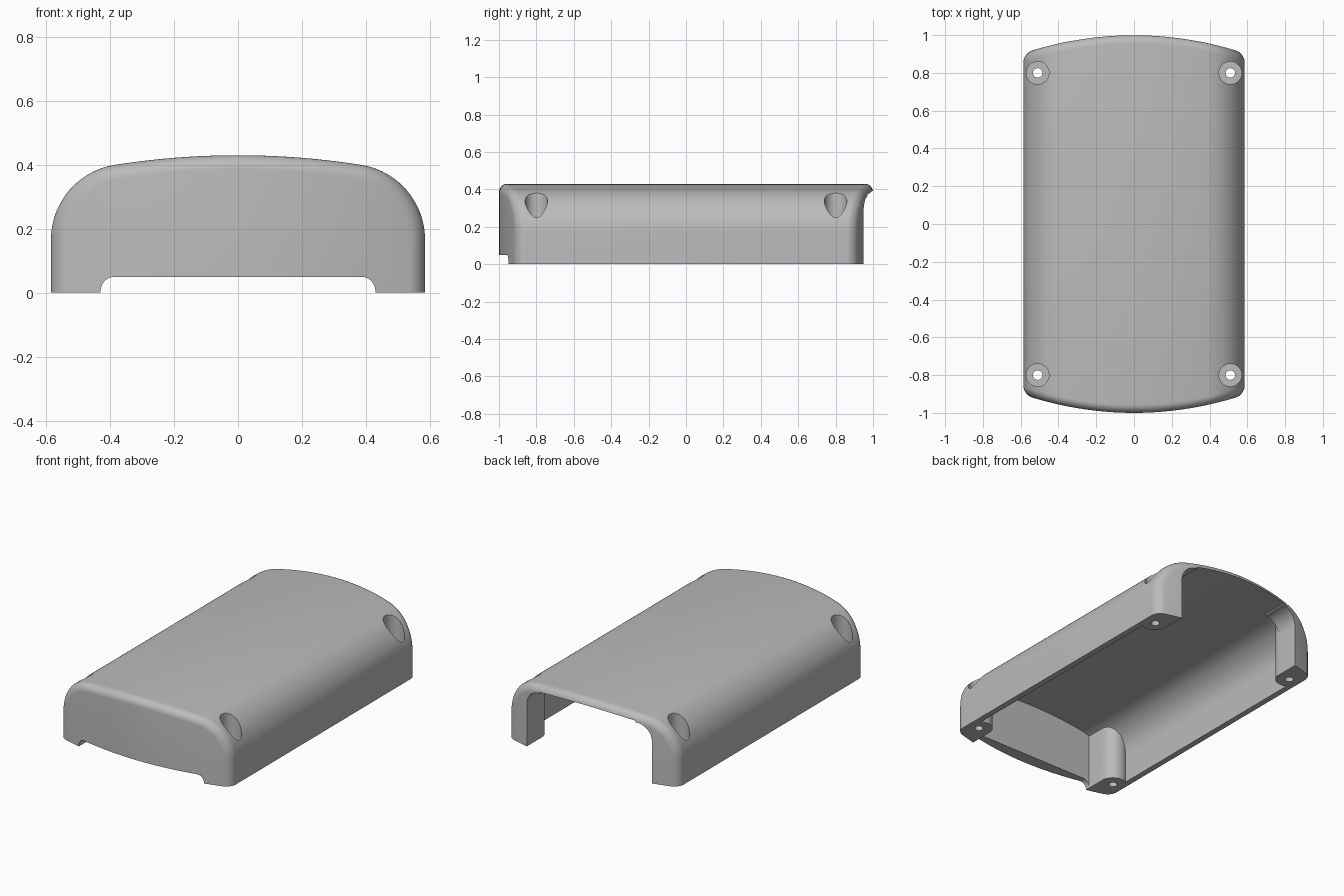
import bpy, bmesh
from math import sin, cos, asin, pi, sqrt

if "Cube" in bpy.data.objects:
    bpy.data.objects.remove(bpy.data.objects["Cube"])

HALF_W, CROWN, WALL = 0.585, 0.43, 0.037
SHOULDER_X, SHOULDER_Z = 0.385, 0.40
EDGE_R = 0.045

grey = bpy.data.materials.new("light_grey")
grey.use_nodes = True
grey.diffuse_color = (0.5, 0.5, 0.5, 1)
grey.node_tree.nodes["Principled BSDF"].inputs["Base Color"].default_value = grey.diffuse_color


def top_curve(inset):
    """Shallow crown with tangent shoulders, from right to left."""
    sag = CROWN - SHOULDER_Z
    big_r = (SHOULDER_X ** 2 + sag ** 2) / (2 * sag)
    tilt = asin(SHOULDER_X / big_r)
    r = (HALF_W - SHOULDER_X) / (1 - sin(tilt))
    cx, cz = HALF_W - r, SHOULDER_Z - r * cos(tilt)
    half = []
    for i in range(21):
        a = (pi / 2 - tilt) * i / 20
        half.append((cx + (r - inset) * cos(a), cz + (r - inset) * sin(a)))
    for i in range(1, 11):
        a = tilt * (1 - i / 10)
        half.append(((big_r - inset) * sin(a), CROWN - big_r + (big_r - inset) * cos(a)))
    return half + [(-x, z) for x, z in reversed(half[:-1])]


def make_object(name, bm):
    bmesh.ops.recalc_face_normals(bm, faces=bm.faces)
    mesh = bpy.data.meshes.new(name)
    bm.to_mesh(mesh)
    bm.free()
    mesh.materials.append(grey)
    obj = bpy.data.objects.new(name, mesh)
    bpy.context.collection.objects.link(obj)
    return obj


def loft(name, stations, floor):
    """Skin sections given as (inset, y function); caps follow the section's y."""
    bm = bmesh.new()
    rings = []
    for inset, y_at in stations:
        top = top_curve(inset)
        pts = top + [(x, floor) for x, z in reversed(top)]
        rings.append([bm.verts.new((x, y_at(x), z)) for x, z in pts])
    n = len(rings[0])
    for a, b in zip(rings, rings[1:]):
        for j in range(n):
            k = (j + 1) % n
            bm.faces.new((a[j], a[k], b[k], b[j]))
    for ring in (rings[0], rings[-1]):
        for j in range(n // 2 - 1):
            bm.faces.new((ring[j], ring[j + 1], ring[n - 2 - j], ring[n - 1 - j]))
    return make_object(name, bm)


def prism(name, outline, y0, y1):
    """Extrude an x-z outline along y."""
    bm = bmesh.new()
    face = bm.faces.new([bm.verts.new((x, y0, z)) for x, z in outline])
    new = bmesh.ops.extrude_face_region(bm, geom=[face])["geom"]
    verts = [v for v in new if isinstance(v, bmesh.types.BMVert)]
    bmesh.ops.translate(bm, verts=verts, vec=(0, y1 - y0, 0))
    return make_object(name, bm)


def cylinder(name, x, y, z0, z1, r):
    bm = bmesh.new()
    bmesh.ops.create_cone(bm, cap_ends=True, segments=48, radius1=r, radius2=r, depth=z1 - z0)
    bmesh.ops.translate(bm, verts=bm.verts, vec=(x, y, (z0 + z1) / 2))
    return make_object(name, bm)


def subtract(target, tool):
    tool.hide_render = True
    mod = target.modifiers.new("cut", "BOOLEAN")
    mod.operation, mod.solver, mod.object = "DIFFERENCE", "EXACT", tool
    bpy.context.view_layer.objects.active = target
    bpy.ops.object.modifier_apply(modifier=mod.name)
    bpy.data.objects.remove(tool)


# Outer body: bowed ends with rolled edges
def end_station(side, a):
    inset, back = EDGE_R * (1 - cos(a)), EDGE_R * (1 - sin(a))
    return inset, lambda x: side * (1 - 0.28 * x * x - back)


angles = [pi / 2 * i / 8 for i in range(9)]
cover = loft("cover_shell",
             [end_station(-1, a) for a in reversed(angles)] + [end_station(1, a) for a in angles], 0)

# Cavity, open underneath and at the back
cavity = loft("cavity", [(WALL, lambda x: -0.92), (WALL, lambda x: 1.3)], -0.2)

# Corner posts stay solid, so they are taken out of the cavity
POST_X, POST_Y, POST_R = 0.51, 0.80, 0.08
inner = POST_X - POST_R
FILLET = 0.1
fillet = [(inner - FILLET + FILLET * cos(a), 0.262 + FILLET * sin(a)) for a in angles]
back_post = [(0.8, -0.3), (inner, -0.3)] + fillet + [(inner - FILLET, 0.6), (0.8, 0.6)]
front_post = [(0.8, -0.3), (inner, -0.3), (inner, 0.6), (0.8, 0.6)]
for s in (-1, 1):
    for y in (-POST_Y, POST_Y):
        subtract(cavity, cylinder("post", s * POST_X, y, -0.4, 0.7, POST_R))
    subtract(cavity, prism("back_post", [(s * x, z) for x, z in back_post], POST_Y, 1.5))
    subtract(cavity, prism("front_post", [(s * x, z) for x, z in front_post], -1.5, -POST_Y))
subtract(cover, cavity)

# Shallow notch under the front wall
NOTCH_R, NOTCH_H = 0.045, 0.05
right = [(inner, -0.1)] + [(inner - NOTCH_R + NOTCH_R * cos(a), NOTCH_H - NOTCH_R + NOTCH_R * sin(a))
                          for a in angles]
subtract(cover, prism("notch", right + [(-x, z) for x, z in reversed(right)], -1.3, -0.85))

# Screw holes with wide recesses
for s in (-1, 1):
    for y in (-POST_Y, POST_Y):
        subtract(cover, cylinder("recess", s * POST_X, y, 0.15, 0.7, 0.06))
        subtract(cover, cylinder("screw_hole", s * POST_X, y, -0.2, 0.3, 0.025))

bpy.ops.object.select_all(action="DESELECT")
cover.select_set(True)
bpy.context.view_layer.objects.active = cover
bpy.ops.object.shade_smooth_by_angle(angle=pi / 6)
